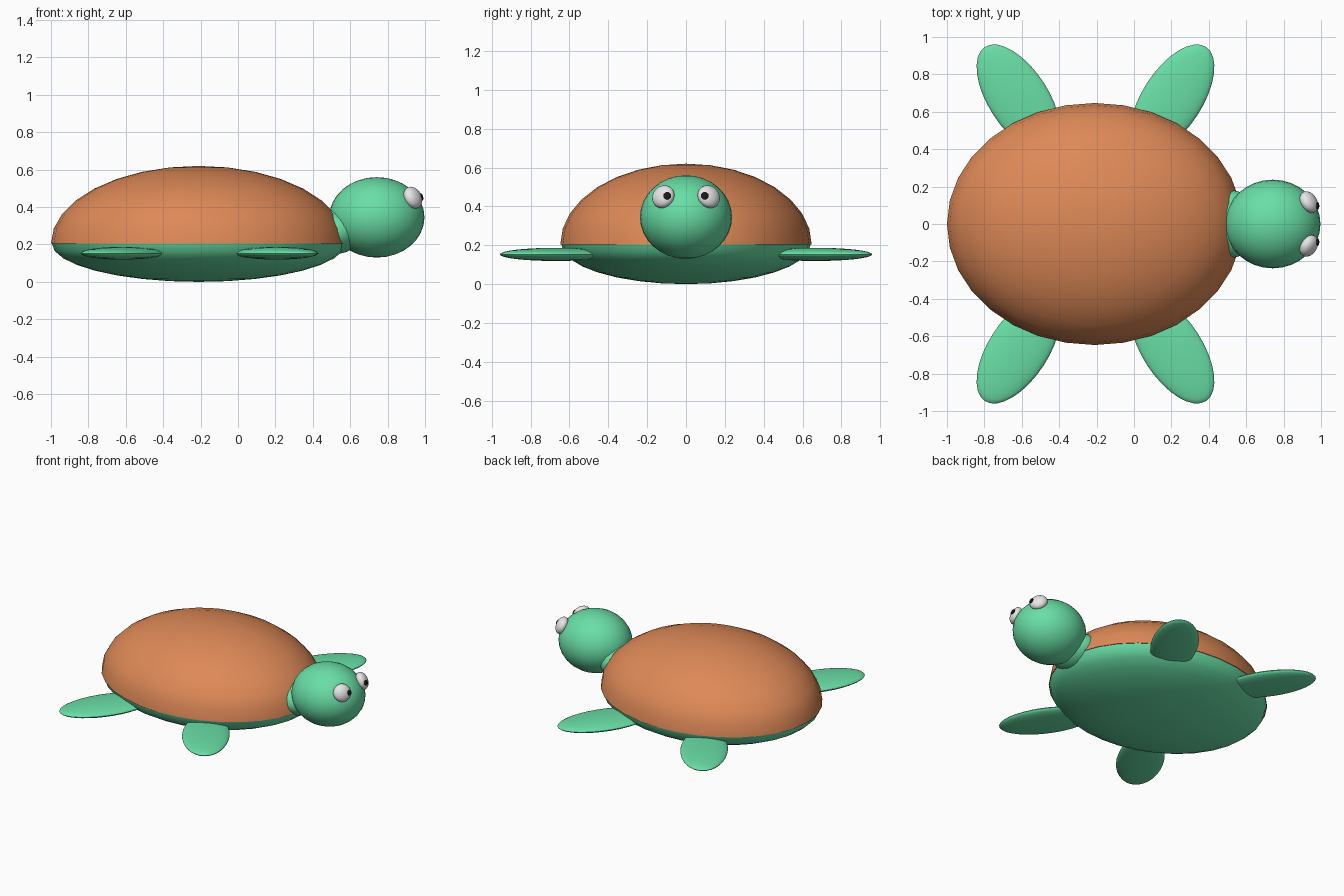
import bpy, bmesh, math
from mathutils import Vector, Matrix

if "Cube" in bpy.data.objects:
    bpy.data.objects.remove(bpy.data.objects["Cube"])


def material(name, rgb):
    m = bpy.data.materials.new(name)
    m.diffuse_color = (*rgb, 1)
    m.use_nodes = True
    m.node_tree.nodes["Principled BSDF"].inputs["Base Color"].default_value = m.diffuse_color
    return m


GREEN = material("skin green", (0.14, 0.73, 0.38))
BROWN = material("shell orange brown", (0.73, 0.25, 0.095))
WHITE = material("eye white", (0.8, 0.8, 0.8))
BLACK = material("pupil black", (0.01, 0.01, 0.01))


def ellipsoid(name, loc, radii, mat, rot=Matrix.Identity(3), keep=0, segs=32, rings=16):
    """Smooth ellipsoid; keep=1 leaves the upper half, keep=-1 the lower half."""
    bm = bmesh.new()
    bmesh.ops.create_uvsphere(bm, u_segments=segs, v_segments=rings, radius=1)
    if keep:
        geom = bm.verts[:] + bm.edges[:] + bm.faces[:]
        bmesh.ops.bisect_plane(bm, geom=geom, dist=1e-4, plane_co=(0, 0, 0),
                               plane_no=(0, 0, -keep), clear_outer=True)
        rim = [e for e in bm.edges if e.is_boundary]
        bmesh.ops.holes_fill(bm, edges=rim, sides=0)
    bmesh.ops.scale(bm, vec=radii, verts=bm.verts)
    bmesh.ops.rotate(bm, cent=(0, 0, 0), matrix=rot, verts=bm.verts)
    bmesh.ops.recalc_face_normals(bm, faces=bm.faces)
    mesh = bpy.data.meshes.new(name)
    bm.to_mesh(mesh)
    bm.free()
    mesh.materials.append(mat)
    ob = bpy.data.objects.new(name, mesh)
    ob.location = loc
    bpy.context.collection.objects.link(ob)
    bpy.ops.object.select_all(action='DESELECT')
    ob.select_set(True)
    bpy.context.view_layer.objects.active = ob
    bpy.ops.object.shade_smooth_by_angle(angle=math.radians(40))
    return ob


# Body: domed shell over a shallow belly
CX, RIM = -0.21, 0.205
ellipsoid("shell", (CX, 0, RIM), (0.79, 0.647, 0.415), BROWN, keep=1)
ellipsoid("belly", (CX, 0, RIM), (0.785, 0.642, 0.205), GREEN, keep=-1)

# Head and neck
ellipsoid("neck", (0.52, 0, 0.27), (0.15, 0.18, 0.12), GREEN)
ellipsoid("head", (0.742, 0, 0.345), (0.255, 0.237, 0.215), GREEN)

# Four flat flippers, angled outwards
for end, dx in (("front", 0.411), ("back", -0.411)):
    for side, s in (("left", 1), ("right", -1)):
        angle = math.atan2(s * math.sin(math.radians(57)),
                           math.copysign(math.cos(math.radians(57)), dx))
        ellipsoid(f"{end}_{side}_flipper", (-0.206 + dx, s * 0.669, 0.153),
                  (0.331, 0.16, 0.034), GREEN, Matrix.Rotation(angle, 3, 'Z'))

# Eyes: flattened balls facing outwards, with pupils looking forward
WIDE, DEEP = 0.062, 0.04
for side, s in (("left", 1), ("right", -1)):
    centre = Vector((0.935, s * 0.117, 0.45))
    n = Vector((0.8, s * 0.5, 0.42)).normalized()
    ellipsoid(f"{side}_eye", centre, (WIDE, WIDE, DEEP), WHITE,
              n.to_track_quat('Z', 'Y').to_matrix(), segs=24, rings=12)
    d = Vector((0.046, -s * 0.02, 0.005))
    along = n * d.dot(n)
    across = d - along
    d /= math.sqrt((along.length / DEEP) ** 2 + (across.length / WIDE) ** 2)
    normal = (along / DEEP ** 2 + across / WIDE ** 2).normalized()
    ellipsoid(f"{side}_pupil", centre + d, (0.02, 0.02, 0.007), BLACK,
              normal.to_track_quat('Z', 'Y').to_matrix(), segs=16, rings=8)
